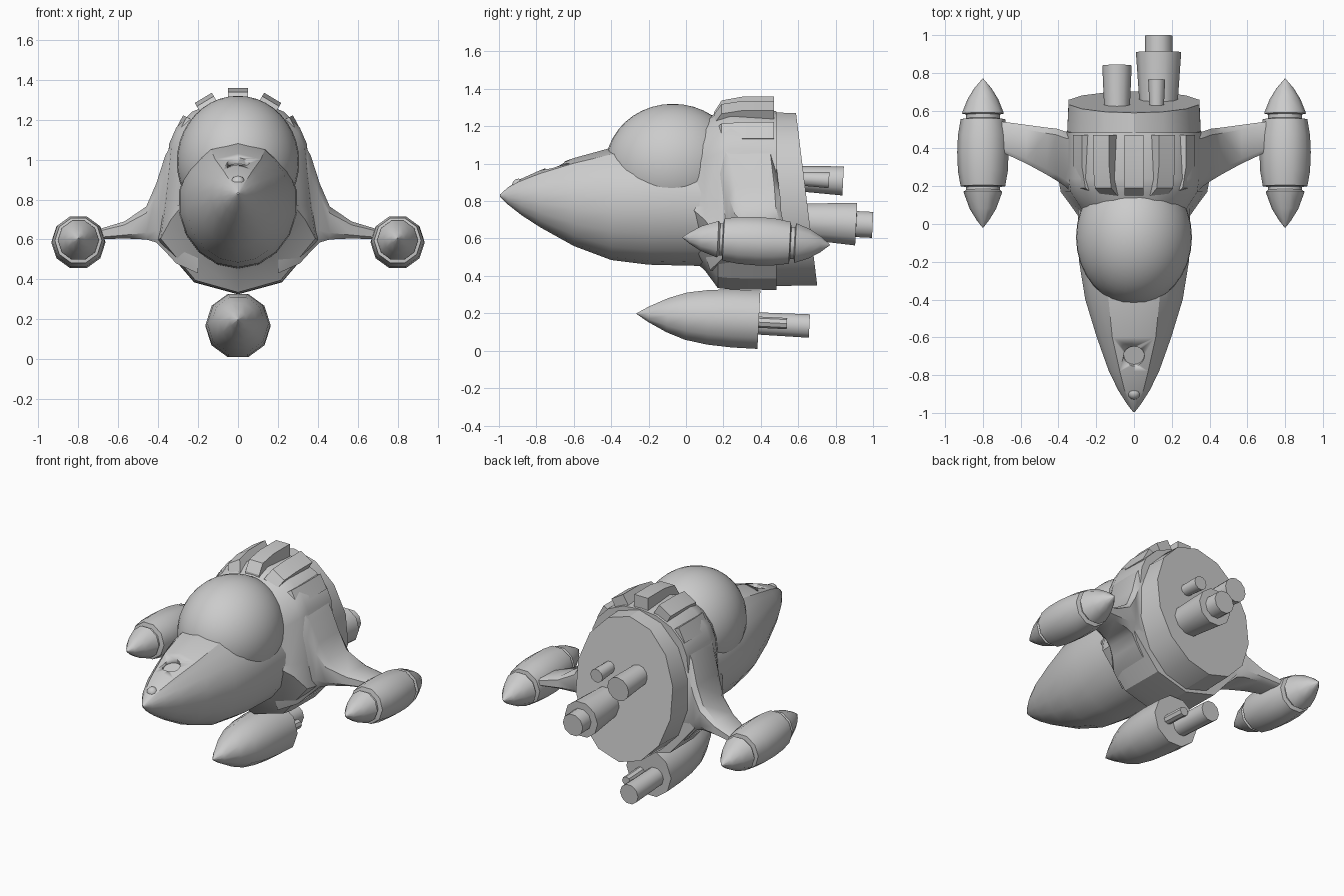
import bpy, bmesh, math
from mathutils import Vector, Matrix

cube = bpy.data.objects.get("Cube")
if cube:
    bpy.data.objects.remove(cube, do_unlink=True)

grey = bpy.data.materials.new("hull grey")
grey.use_nodes = True
COLOUR = (0.6, 0.6, 0.6, 1)
grey.diffuse_color = COLOUR
grey.node_tree.nodes["Principled BSDF"].inputs["Base Color"].default_value = COLOUR


def loft(name, rings, angle=30, matrix=None):
    """Skin a row of equal-length rings, close both ends and shade."""
    bm = bmesh.new()
    rows = [[bm.verts.new(p) for p in ring] for ring in rings]
    n = len(rows[0])
    for a, b in zip(rows, rows[1:]):
        for i in range(n):
            j = (i + 1) % n
            bm.faces.new((a[i], a[j], b[j], b[i]))
    bm.faces.new(rows[0])
    bm.faces.new(rows[-1][::-1])
    bmesh.ops.remove_doubles(bm, verts=bm.verts, dist=0.0005)
    bmesh.ops.recalc_face_normals(bm, faces=bm.faces)
    if matrix:
        bm.transform(matrix)
    mesh = bpy.data.meshes.new(name)
    bm.to_mesh(mesh)
    bm.free()
    mesh.materials.append(grey)
    obj = bpy.data.objects.new(name, mesh)
    bpy.context.collection.objects.link(obj)
    smooth(obj, angle)
    return obj


def smooth(obj, angle):
    bpy.ops.object.select_all(action="DESELECT")
    obj.select_set(True)
    bpy.context.view_layer.objects.active = obj
    bpy.ops.object.shade_smooth_by_angle(angle=math.radians(angle))


def turned(name, profile, x, z, sides=10, tilt=0.0, pivot=0.0, angle=40):
    """Round part along y from (y, radius) pairs, tilted tail-down about pivot."""
    rings = []
    for y, r in profile:
        steps = [2 * math.pi * i / sides for i in range(sides)]
        rings.append([(r * math.cos(t), y - pivot, r * math.sin(t)) for t in steps])
    m = Matrix.Translation((x, pivot, z)) @ Matrix.Rotation(-tilt, 4, "X")
    return loft(name, rings, angle, m)


def mirrored(half):
    """Full ring from bottom-centre to top-centre half ring."""
    return half + [(-x, y, z) for x, y, z in half[-2:0:-1]]


def nose_ring(y, w, zb, zm, zt, f):
    """Round belly, round cheeks and a flat ridge of half width f."""
    half = []
    for deg in (-90, -70, -50, -30, -10, 10, 30, 48):
        t = math.radians(deg)
        h = zt - zm if deg > 0 else zm - zb
        half.append((w * math.cos(t), y, zm + h * math.sin(t)))
    half += [(f, y, zt - (zt - zm) * 0.12), (0, y, zt)]
    return mirrored(half)


# Front hull: y, half width, bottom, widest height, top, ridge half width
hull = loft("front_hull", [nose_ring(*s) for s in (
    (-0.995, 0.005, 0.825, 0.83, 0.835, 0.002),
    (-0.95, 0.04, 0.78, 0.83, 0.875, 0.02),
    (-0.88, 0.085, 0.725, 0.83, 0.92, 0.05),
    (-0.78, 0.135, 0.66, 0.82, 0.965, 0.075),
    (-0.6, 0.2, 0.56, 0.80, 1.03, 0.115),
    (-0.4, 0.262, 0.485, 0.79, 1.085, 0.135),
    (-0.2, 0.295, 0.46, 0.79, 1.1, 0.15),
    (0, 0.3, 0.455, 0.79, 1.1, 0.15),
    (0.3, 0.3, 0.45, 0.79, 1.1, 0.15))], 28)

# Round socket sunk into the ridge
cutter = turned("socket_cutter", [(-0.03, 0.055), (0.1, 0.055)], 0, 0, 24)
cutter.matrix_world = Matrix.Translation((0, -0.7, 0.99)) @ Matrix.Rotation(math.radians(108), 4, "X")
cutter.hide_render = True
cutter.hide_viewport = True
cut = hull.modifiers.new("socket", "BOOLEAN")
cut.operation = "DIFFERENCE"
cut.object = cutter
bpy.context.view_layer.objects.active = hull
bpy.ops.object.modifier_move_to_index(modifier="socket", index=0)

# Small knob behind the nose tip
bpy.ops.mesh.primitive_uv_sphere_add(segments=12, ring_count=8, radius=0.035, location=(0, -0.895, 0.885))
knob = bpy.context.object
knob.name = "nose_knob"
knob.data.materials.append(grey)
smooth(knob, 60)

# Canopy dome
bpy.ops.mesh.primitive_uv_sphere_add(segments=32, ring_count=20, radius=1, location=(0, -0.07, 0.99))
canopy = bpy.context.object
canopy.name = "canopy"
canopy.scale = (0.307, 0.36, 0.33)
bpy.ops.object.transform_apply(location=False, rotation=False, scale=True)
canopy.data.materials.append(grey)
smooth(canopy, 60)


# Collar: the wide middle body, grown from a narrow front lip
def collar_ring(y, sx, low, high):
    half = [(0, low), (0.22, low + 0.06), (0.40, low + 0.27), (0.375, 0.77),
            (0.345, high - 0.22), (0.31, high - 0.14), (0.23, high - 0.06),
            (0.12, high - 0.012), (0, high)]
    return mirrored([(x * sx, y, z) for x, z in half])


loft("collar", [collar_ring(*s) for s in (
    (0.02, 0.70, 0.50, 1.2), (0.1, 0.84, 0.43, 1.24), (0.17, 0.97, 0.335, 1.275),
    (0.24, 1.0, 0.328, 1.3), (0.485, 1.0, 0.325, 1.28))])


# Rear drum with a slanted flat end
def drum_ring(y, slant, rx, rz):
    ring = []
    for i in range(14):
        t = 2 * math.pi * (i + 0.5) / 14
        z = rz * math.sin(t)
        ring.append((rx * math.cos(t), y - slant * z, 0.81 + z))
    return ring


loft("rear_drum", [drum_ring(0.44, 0.0, 0.365, 0.465),
                   drum_ring(0.645, 0.123, 0.355, 0.46)])


# Wings: x, front y, back y, bottom z, top z
def wing_ring(x, y0, y1, z0, z1):
    c, h = 0.12 * (y1 - y0), 0.2 * (z1 - z0)
    return [(x, y0, z0 + h), (x, y0 + c, z0), (x, y1 - c, z0), (x, y1, z0 + h),
            (x, y1, z1 - h), (x, y1 - c, z1), (x, y0 + c, z1), (x, y0, z1 - h)]


WING = ((0.2, 0.08, 0.48, 0.43, 1.15), (0.31, 0.14, 0.485, 0.48, 1.12),
        (0.365, 0.2, 0.49, 0.54, 1.02), (0.41, 0.23, 0.505, 0.585, 0.88),
        (0.46, 0.26, 0.51, 0.6, 0.765), (0.57, 0.32, 0.525, 0.605, 0.69),
        (0.72, 0.39, 0.545, 0.6, 0.645))

for side, s in (("left", 1), ("right", -1)):
    loft(side + "_wing", [wing_ring(s * x, *rest) for x, *rest in WING], 35)
    # Wing pod: casing with grooves and pointed caps
    turned(side + "_pod", [
        (-0.02, 0.002), (0.02, 0.033), (0.08, 0.07), (0.17, 0.103), (0.18, 0.09),
        (0.195, 0.09), (0.2, 0.118), (0.28, 0.132), (0.38, 0.136), (0.47, 0.132),
        (0.555, 0.118), (0.56, 0.09), (0.58, 0.09), (0.585, 0.112), (0.66, 0.082),
        (0.72, 0.045), (0.77, 0.002)], s * 0.8, 0.586, 10, 0.05, 0.375)

# Belly pod
turned("belly_pod", [(-0.265, 0.002), (-0.2, 0.044), (-0.1, 0.096), (0, 0.133),
                     (0.12, 0.154), (0.25, 0.163), (0.39, 0.164)],
       0, 0.175, 10, 0.05, 0.2)
turned("belly_thruster", [(0.36, 0.062), (0.66, 0.066)], -0.045, 0.14, 10, 0.05, 0.5)
turned("belly_pipe", [(0.36, 0.03), (0.54, 0.03)], 0.06, 0.147, 8, 0.05, 0.5)

# Tail thrusters
turned("upper_thruster", [(0.55, 0.065), (0.84, 0.078)], -0.09, 0.91, 12, 0.05, 0.8)
turned("upper_pipe", [(0.55, 0.035), (0.765, 0.045)], 0.12, 0.915, 10, 0.05, 0.7)
turned("main_thruster", [(0.55, 0.095), (0.91, 0.12), (0.911, 0.073), (0.998, 0.073)],
       0.13, 0.68, 10, 0.05, 0.85)

# Ribs fanned over the back, each a bent bar
RIB = ((0.15, 0.2, 0.255), (0.19, 0.2, 0.318), (0.3, 0.2, 0.338), (0.47, 0.2, 0.338))
for i in range(-2, 3):
    rings = [[(-0.05, y, a), (0.05, y, a), (0.05, y, b), (-0.05, y, b)] for y, a, b in RIB]
    turn = Matrix.Translation((0, 0, 1.02)) @ Matrix.Rotation(math.radians(31 * i), 4, "Y")
    loft("back_rib_%d" % (i + 3), rings, 20, turn)
